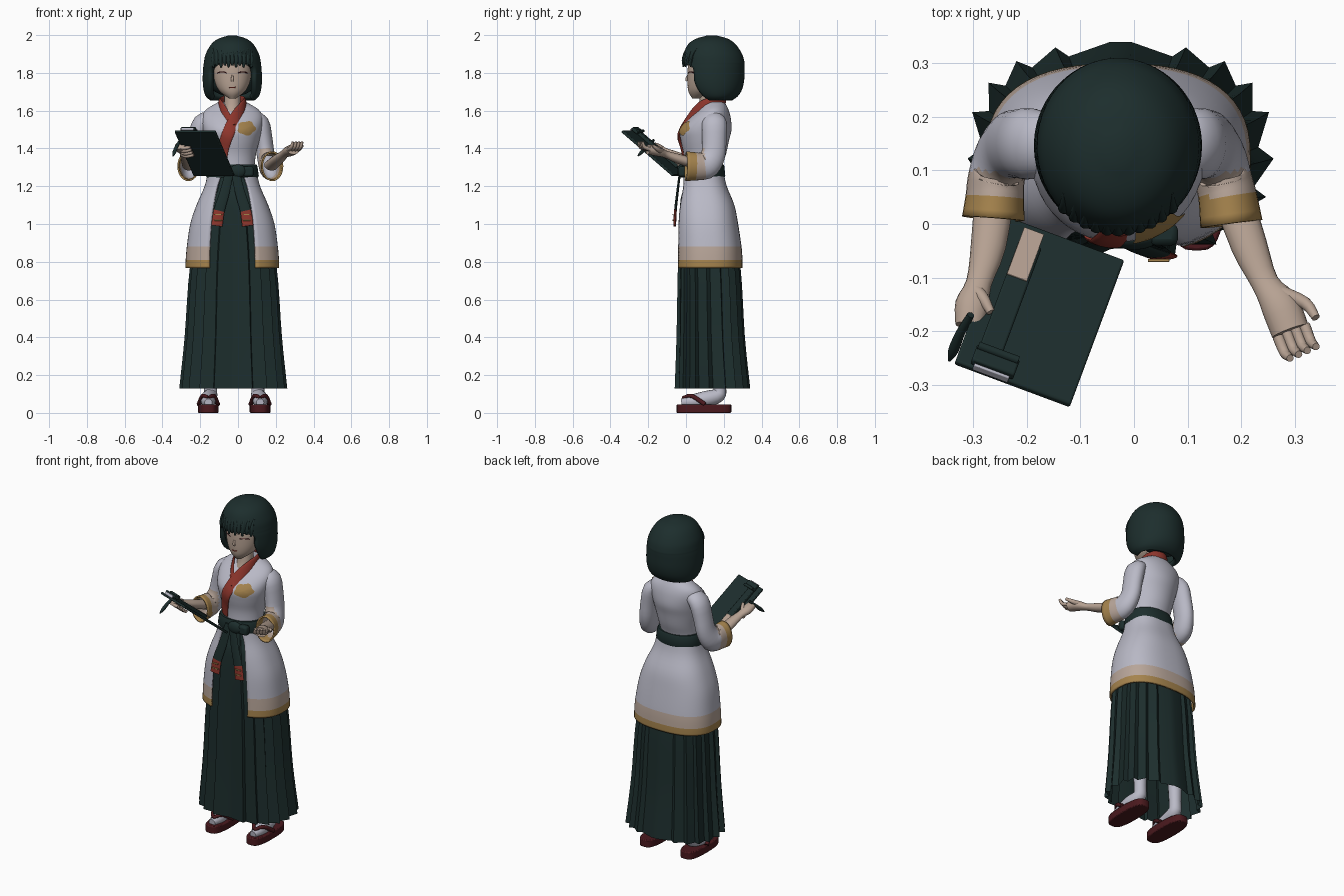
import bpy, bmesh, math
from mathutils import Vector, Matrix

if "Cube" in bpy.data.objects:
    bpy.data.objects.remove(bpy.data.objects["Cube"])

CX = -.03  # x of the body axis


def material(name, *rgb):
    m = bpy.data.materials.new(name)
    m.use_nodes = True
    m.diffuse_color = (*rgb, 1)
    bsdf = m.node_tree.nodes["Principled BSDF"]
    bsdf.inputs["Base Color"].default_value = (*rgb, 1)
    bsdf.inputs["Roughness"].default_value = .8
    return m


GREEN = material("dark_green", .012, .027, .026)
WHITE = material("pale_cloth", .49, .49, .57)
SKIN = material("skin", .47, .36, .29)
RED = material("collar_red", .27, .036, .025)
GOLD = material("gold_trim", .38, .23, .075)
PEACH = material("peach_band", .48, .38, .32)
MAROON = material("sandal_maroon", .07, .01, .013)


def finish(name, bm, mats, rule=None, angle=40, thick=0, bevel=0):
    bmesh.ops.remove_doubles(bm, verts=bm.verts, dist=.00001)
    for f in bm.faces:
        f.smooth = True
        if rule:
            f.material_index = rule(f.calc_center_median())
    me = bpy.data.meshes.new(name)
    bm.to_mesh(me)
    bm.free()
    for m in mats:
        me.materials.append(m)
    me.set_sharp_from_angle(angle=math.radians(angle))
    ob = bpy.data.objects.new(name, me)
    bpy.context.collection.objects.link(ob)
    if thick:
        mod = ob.modifiers.new("thickness", 'SOLIDIFY')
        mod.thickness = thick
        mod.offset = -1
    if bevel:
        mod = ob.modifiers.new("rounding", 'BEVEL')
        mod.width = bevel
        mod.segments = 2


def smooth(rows, k=4):
    """Catmull-Rom resampling of rings or path points."""
    p = [Vector(r) for r in rows]
    p = [p[0] * 2 - p[1]] + p + [p[-1] * 2 - p[-2]]
    out = []
    for a, b, c, d in zip(p, p[1:], p[2:], p[3:]):
        for i in range(k):
            t = i / k
            out.append(.5 * (2 * b + (c - a) * t + (2 * a - 5 * b + 4 * c - d) * t * t
                             + (3 * b - a - 3 * c + d) * t ** 3))
    return out + [p[-2]]


def power(v, e):
    return math.copysign(abs(v) ** e, v)


def bridge(bm, rings, closed=True, caps=(True, True)):
    rings = [[bm.verts.new(v) for v in r] for r in rings]
    n = len(rings[0])
    for lo, hi in zip(rings, rings[1:]):
        for i in range(n if closed else n - 1):
            j = (i + 1) % n
            bm.faces.new((lo[i], lo[j], hi[j], hi[i]))
    if caps[0]:
        bm.faces.new(rings[0][::-1])
    if caps[1]:
        bm.faces.new(rings[-1])


def loft(name, rings, mats, gaps=False, caps=(True, True), n=48, e=1, **kw):
    """Stacked superellipses (z, cy, rx, ry); a fifth value opens the front."""
    pts = []
    for r in rings:
        z, cy, rx, ry = r[:4]
        g = math.asin(min(1, max(0, r[4]) / rx) ** (1 / e)) if gaps else 0
        steps = n + 1 if gaps else n
        angs = [-math.pi / 2 + g + (2 * math.pi - 2 * g) * i / n for i in range(steps)]
        pts.append([(CX + rx * power(math.cos(a), e), cy + ry * power(math.sin(a), e), z) for a in angs])
    bm = bmesh.new()
    bridge(bm, pts, not gaps, caps)
    finish(name, bm, mats, **kw)


def tube(name, path, mats, fx=1, fy=1, ref=(1, 0, 0), caps=(True, True), n=16, k=3, **kw):
    """Swept ellipse through points (x, y, z, radius)."""
    pts = smooth(path, k)
    rings = []
    for i, p in enumerate(pts):
        t = (pts[min(i + 1, len(pts) - 1)] - pts[max(i - 1, 0)]).to_3d().normalized()
        u = Vector(ref(p) if callable(ref) else ref)
        u = (u - t * u.dot(t)).normalized()
        v = t.cross(u)
        rings.append([p.to_3d() + p[3] * (u * fx * math.cos(a) + v * fy * math.sin(a))
                      for a in (2 * math.pi * j / n for j in range(n))])
    bm = bmesh.new()
    bridge(bm, rings, True, caps)
    finish(name, bm, mats, **kw)


def ball(name, loc, size, mat):
    bm = bmesh.new()
    bmesh.ops.create_uvsphere(bm, u_segments=24, v_segments=16, radius=1,
                              matrix=Matrix.Translation(loc) @ Matrix.Diagonal((*size, 1)))
    finish(name, bm, [mat])


def box(name, frame, loc, size, mat, bevel=.004):
    bm = bmesh.new()
    bmesh.ops.create_cube(bm, size=1, matrix=frame @ Matrix.Translation(loc) @ Matrix.Diagonal((*size, 1)))
    finish(name, bm, [mat], bevel=bevel)


def front_y(rings, x, z, off=0):
    """Front surface of a loft at (x, z), moved outward by off."""
    for a, b in zip(rings, rings[1:]):
        if a[0] <= z <= b[0]:
            r = a.lerp(b, (z - a[0]) / (b[0] - a[0]))
            return r[1] - r[3] * math.sqrt(max(0, 1 - ((x - CX) / r[2]) ** 2)) - off
    return 0


# Pleated skirt: pleats fold from the back toward the front on both sides
BOXY = .8
half = []
for i in range(10):
    half += [((i + .12) * math.pi / 10, 0), ((i + .95) * math.pi / 10, 1)]
skirt = []
for z, cy, rx, ry, deep in smooth([(.13, .137, .286, .203, .1), (.4, .128, .258, .184, .09), (.78, .12, .229, .168, .07),
                                   (1.1, .1, .168, .136, .05), (1.18, .09, .13, .106, .04), (1.27, .09, .1, .085, .03)]):
    side = [(rx * (1 - deep * d) * power(math.sin(a), BOXY), cy + ry * (1 - deep * d) * power(math.cos(a), BOXY))
            for a, d in half]
    skirt.append([(CX + .005 - x, y, z) for x, y in side] + [(CX + .005 + x, y, z) for x, y in side[::-1]])
bm = bmesh.new()
bridge(bm, skirt, caps=(False, True))
finish("pleated_skirt", bm, [GREEN], angle=25)

# Coat: bodice and open-fronted lower part with banded hem
torso = smooth([(1.25, .09, .125, .105), (1.3, .09, .118, .1), (1.37, .1, .125, .112), (1.44, .1, .143, .127),
                (1.5, .105, .156, .136), (1.56, .127, .163, .11), (1.605, .145, .14, .08), (1.645, .15, .075, .055)])
loft("coat_bodice", torso, [WHITE])
hem = [(.768, .122, .248, .178, .122), (.81, .122, .247, .177, .122), (.88, .12, .241, .174, .12),
       (1, .112, .223, .164, .112), (1.1, .106, .19, .15, .1), (1.2, .095, .147, .121, .08), (1.28, .09, .128, .108, .05)]
loft("coat_skirt", smooth(hem), [WHITE, PEACH, GOLD], gaps=True, caps=(False, False), thick=.01, e=BOXY,
     rule=lambda c: 2 if c.z < .81 else 1 if c.z < .88 else 0)

# Sash, knot and hanging tails with red ends
sash = [(1.245, .09, .136, .114), (1.255, .09, .14, .118), (1.305, .09, .133, .113), (1.315, .09, .128, .108)]
loft("sash", sash, [GREEN], e=.9)
ball("sash_knot", (0, -.028, 1.28), (.045, .02, .035), GREEN)
box("sash_loop", Matrix(), (.055, -.02, 1.278), (.055, .04, .055), GREEN, .012)
for s, side in ((-1, "right"), (1, "left")):
    path = [(CX + s * .012, -.03, 1.29, .022), (CX + s * .04, -.045, 1.17, .026),
            (CX + s * .07, -.056, 1.07, .029), (CX + s * .082, -.06, .99, .03)]
    tube(side + "_sash_tail", path, [GREEN, RED], fy=.25, rule=lambda c: int(c.z < 1.07), angle=50)
    for z in (1.02, 1.05):
        box(side + "_tail_stripe", Matrix(), (CX + s * .076, -.068, z), (.04, .006, .006), GOLD, .001)

# Crossed red collar around the neck
front = [(-.088, 1.33), (-.078, 1.4), (-.052, 1.48), (-.015, 1.56)]
path = [(x, front_y(torso, x, z, .003), z, .032) for x, z in front]
path += [(.025, .075, 1.62, .028), (.037, .13, 1.645, .025), (.018, .185, 1.655, .024), (CX, .205, 1.66, .024)]
path += [(2 * CX - x, y, z, .022) for x, y, z, r in path[-2:-5:-1]]
path += [(x, front_y(torso, x, z, .001), z, .019) for x, z in ((-.052, 1.56), (-.03, 1.52))]
tube("collar", path, [RED], fx=.28, ref=lambda p: (p[0] - CX, p[1] - .12, .01), angle=60)

# Scalloped chest patch lying on the bodice
bm = bmesh.new()
rings = []
for f in (.05, .4, .75, 1):
    ring = []
    for i in range(40):
        a = 2 * math.pi * i / 40
        r = f * (1 + .09 * math.cos(5 * a + .6))
        x, z = .045 + .047 * r * math.cos(a), 1.507 + .037 * r * math.sin(a)
        ring.append((x, front_y(torso, x, z, .006), z))
    rings.append(ring)
bridge(bm, rings[::-1], caps=(False, True))
finish("chest_patch", bm, [GOLD])

# Sleeves with gold cuffs, and forearms
sleeves = {
    "right": [(-.13, .15, 1.565, .045), (-.19, .15, 1.535, .066), (-.218, .15, 1.45, .064), (-.235, .145, 1.37, .064),
              (-.25, .115, 1.315, .07), (-.258, .08, 1.305, .072), (-.26, .05, 1.305, .074), (-.263, .01, 1.306, .079)],
    "left": [(.07, .15, 1.565, .045), (.115, .15, 1.535, .066), (.135, .15, 1.45, .064), (.146, .145, 1.37, .064),
             (.16, .115, 1.315, .07), (.168, .08, 1.305, .072), (.175, .05, 1.305, .074), (.182, 0, 1.306, .079)]}
forearms = {
    "right": [(-.258, .08, 1.31, .038), (-.272, -.04, 1.355, .033), (-.29, -.11, 1.385, .024),
              (-.302, -.15, 1.4, .032), (-.308, -.19, 1.415, .026)],
    "left": [(.175, .08, 1.31, .038), (.215, -.04, 1.345, .034), (.245, -.11, 1.37, .026),
             (.272, -.15, 1.385, .036), (.292, -.2, 1.395, .036)]}
for side, path in sleeves.items():
    tube(side + "_sleeve", path, [WHITE, PEACH, GOLD], fx=.74, n=28, caps=(True, False), thick=.008,
         rule=lambda c: 2 if c.y < .052 else 1 if c.y < .1 and c.z < 1.4 else 0)
    tube(side + "_forearm", forearms[side], [SKIN], fy=.75)

# Open left hand: four curled fingers and a thumb
for i in range(4):
    b = Vector((.294, -.2, 1.395)) + Vector((.9, .4, 0)) * (i - 1.5) * .018
    tube("left_finger", [(*b, .011), (*(b + Vector((.012, -.03, .012))), .01),
                         (*(b + Vector((.022, -.04, .04))), .007)], [SKIN], n=10)
tube("left_thumb", [(.275, -.13, 1.385, .016), (.32, -.148, 1.395, .012), (.34, -.175, 1.415, .008)],
     [SKIN], n=10, ref=(0, 0, 1))

# Clipboard in its own frame: across, toward the top edge, outward
across = Vector((-.215, .08, 0)).normalized()
along = Vector((-.105, -.27, .235))
along = (along - across * along.dot(across)).normalized()
board = Matrix((across, along, across.cross(along))).transposed().to_4x4()
board.translation = (-.177, -.165, 1.375)
box("clipboard", board, (0, 0, 0), (.23, .37, .014), GREEN)
box("clipboard_spine", board, (.06, .02, .014), (.045, .3, .018), GREEN)
box("spine_skin_patch", board, (.062, -.1, .022), (.04, .12, .006), SKIN, .001)
box("clip", board, (.045, .165, .02), (.085, .04, .018), GREEN)
box("clip_plate", board, (.045, .187, .012), (.07, .006, .016), WHITE, .002)
tube("clip_bar", [(*(board @ Vector((x, .15, .03))), .008) for x in (.005, .045, .085)], [GREEN], ref=(0, 0, 1), n=10)

# Right hand gripping the board, with a pen
for i in range(4):
    v = i * .022
    pts = [((.13, v, -.004), .012), ((.1, v, -.02), .011), ((.055, v + .006, -.018), .008)]
    tube("right_finger", [(*(board @ Vector(p)), r) for p, r in pts], [SKIN], ref=(0, 0, 1), n=10)
pts = [((.135, .01, .012), .014), ((.11, .03, .02), .012), ((.085, .055, .018), .008)]
tube("right_thumb", [(*(board @ Vector(p)), r) for p, r in pts], [SKIN], ref=(0, 0, 1), n=10)
tube("pen", [(-.345, -.255, 1.36, .003), (-.337, -.235, 1.38, .01), (-.325, -.205, 1.41, .009),
             (-.305, -.17, 1.445, .007)], [GREEN], n=10)

# Neck and face
tube("neck", [(CX, .1, 1.57, .052), (CX, .112, 1.63, .044), (CX, .125, 1.74, .045)], [SKIN])
face = smooth([(1.664, .052, .016, .018), (1.69, .075, .054, .058), (1.72, .09, .08, .08), (1.77, .1, .097, .092),
               (1.84, .105, .102, .094), (1.9, .11, .09, .08)])
loft("face", face, [SKIN])
tube("nose", [(CX, .012, 1.79, .004), (CX, .003, 1.768, .007), (CX, .006, 1.757, .007)], [SKIN], n=10)
for s in (-1, 1):
    lid = [(CX + s * (.055 + d), 1.805 - 9 * d * d) for d in (-.024, -.012, 0, .012, .024)]
    tube("closed_eye", [(x, front_y(face, x, z), z, .0028) for x, z in lid], [MAROON], ref=(0, 0, 1), n=8)
lips = [(CX + d, 1.722 + 8 * d * d) for d in (-.016, 0, .016)]
tube("mouth", [(x, front_y(face, x, z), z, .003) for x, z in lips], [RED], ref=(0, 0, 1), n=8)

# Bob hair with a face opening, inner volume and fringe locks
hair = smooth([(1.655, .16, .118, .085, .105), (1.675, .158, .14, .115, .115), (1.71, .152, .152, .144, .12),
               (1.76, .147, .157, .161, .12), (1.82, .145, .155, .165, .118), (1.845, .145, .152, .165, .09),
               (1.86, .145, .15, .164, 0), (1.9, .142, .141, .155, 0), (1.95, .137, .113, .127, 0),
               (1.98, .137, .076, .086, 0), (1.998, .137, .02, .025, 0)])
loft("bob_hair", hair, [GREEN], gaps=True, caps=(False, True), thick=.028)
ball("hair_inner", (CX, .19, 1.77), (.135, .1, .095), GREEN)
for i in range(11):
    x = CX + (i - 5) * .02
    low = 1.83 + .01 * (i % 2)
    tube("fringe_lock", [(x, front_y(hair, x, z, -.005), z, r) for z, r in
                         ((1.93, .004), (1.9, .009), (1.865, .012), (low, .005))], [GREEN], fy=.8, n=10)

# Socks and sandals
for s, side in ((-1, "right"), (1, "left")):
    c = -.02 + s * .137
    tube(side + "_sock", [(c - s * .012, .17, .4, .045), (c - s * .012, .178, .15, .034), (c - s * .01, .172, .095, .038),
                          (c, .11, .075, .042), (c, .03, .06, .036), (c, -.025, .055, .02)], [WHITE])
    outline = [(math.cos(a), math.sin(a)) for a in (math.pi * i / 16 for i in range(32))]
    sole = [[(c + .055 * power(x, .6), .095 + .145 * power(y, .8), z) for x, y in outline] for z in (0, .045)]
    bm = bmesh.new()
    bridge(bm, sole)
    finish(side + "_sandal", bm, [MAROON], bevel=.005)
    for e in (-1, 1):
        tube(side + "_strap", [(c, -.015, .08, .009), (c + e * .03, .03, .09, .011), (c + e * .05, .1, .045, .012)],
             [MAROON], n=10, ref=(0, 0, 1))
